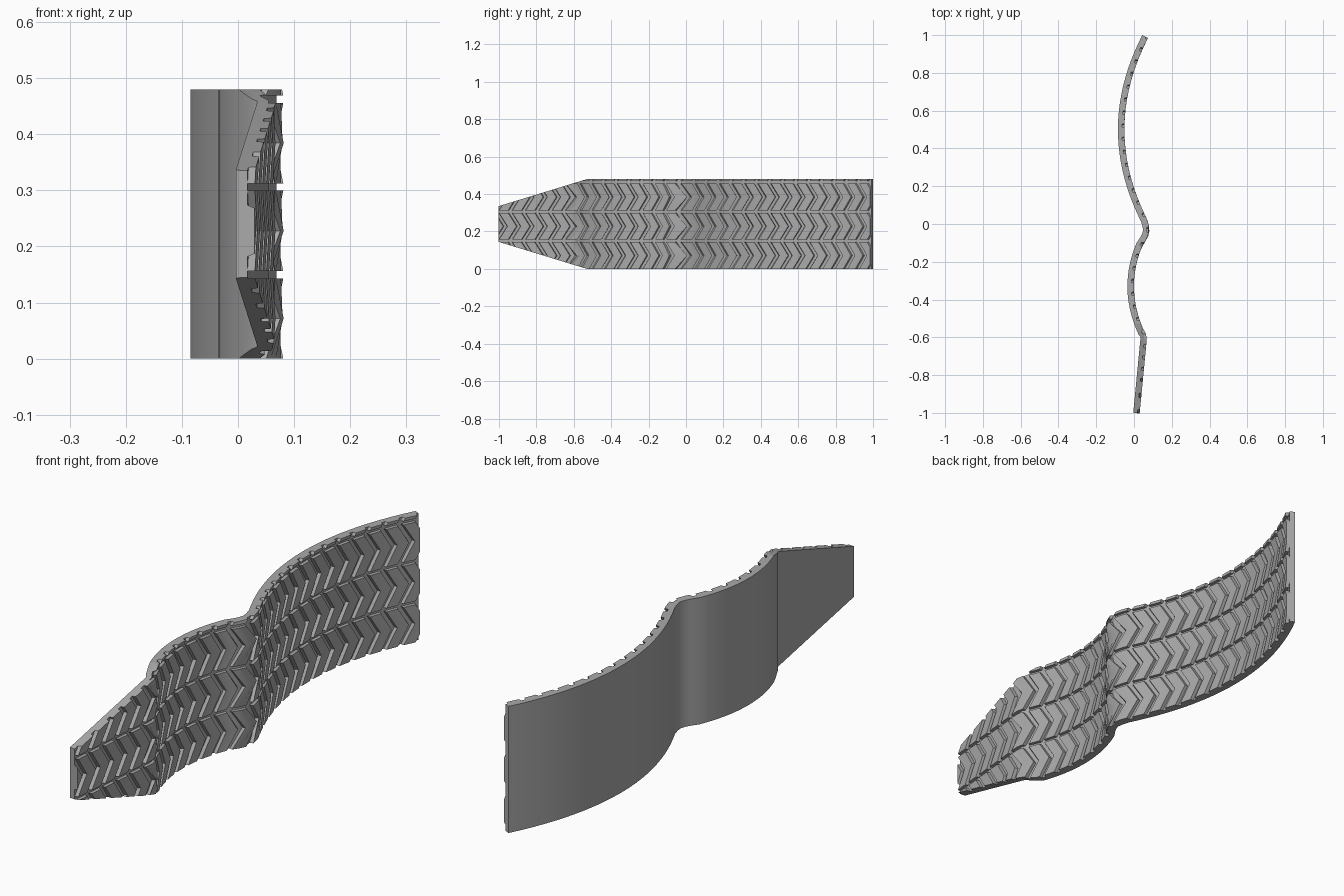
import bpy, bmesh, math
from mathutils import Vector

if "Cube" in bpy.data.objects:
    bpy.data.objects.remove(bpy.data.objects["Cube"])

H = 0.48            # strip height
BASE = 0.021        # backing thickness
TREAD = 0.013       # block height
PITCH = 0.0715      # chevron spacing along the strip
ROW, GAP = 0.143, 0.0133

rubber = bpy.data.materials.new("grey_rubber")
rubber.diffuse_color = (0.40, 0.40, 0.40, 1)
rubber.use_nodes = True
rubber.node_tree.nodes["Principled BSDF"].inputs["Base Color"].default_value = rubber.diffuse_color


# Back-face path seen from above: straight tip, small arc, rounded crest, large arc
def arc(y0, y1, n, yc, xc, r):
    ys = [y0 + (y1 - y0) * i / n for i in range(n + 1)]
    return [Vector((xc + (y - yc) ** 2 / (2 * r), y)) for y in ys]


path = [Vector((-0.004, -1.0)), Vector((0.0335, -0.612)), Vector((0.034, -0.598))]
path += arc(-0.585, -0.10, 14, -0.33, -0.035, 0.55)
path += [Vector(p) for p in ((0.031, -0.074), (0.043, -0.053), (0.048, -0.033), (0.045, -0.014))]
path += arc(0.012, 1.0, 22, 0.5, -0.085, 0.97)
cum = [0.0]
for a, b in zip(path, path[1:]):
    cum.append(cum[-1] + (b - a).length)
L = cum[-1]


def tangent(i):
    a, b = path[max(i - 1, 0)], path[min(i + 1, len(path) - 1)]
    return (b - a).normalized()


def place(s, off, z):
    """Map distance along strip, height off the back and z to 3D."""
    i = 0
    while i < len(cum) - 2 and s > cum[i + 1]:
        i += 1
    t = (s - cum[i]) / (cum[i + 1] - cum[i])
    p = path[i].lerp(path[i + 1], t)
    d = tangent(i).lerp(tangent(i + 1), min(max(t, 0), 1)).normalized()
    return Vector((p.x + d.y * off, p.y - d.x * off, z))


def slab(bm, cols, rows, lo, hi, point):
    """Closed slab over a grid; point(col, row, is_top) gives (s, z)."""
    g = [[[bm.verts.new(place(point(c, r, k)[0], (lo, hi)[k], point(c, r, k)[1]))
           for r in range(rows + 1)] for c in range(cols + 1)] for k in (0, 1)]
    for k in (0, 1):
        for c in range(cols):
            for r in range(rows):
                q = [g[k][c][r], g[k][c + 1][r], g[k][c + 1][r + 1], g[k][c][r + 1]]
                bm.faces.new(q if k else q[::-1])
    ring = ([(c, 0) for c in range(cols)] + [(cols, r) for r in range(rows)]
            + [(c, rows) for c in range(cols, 0, -1)] + [(0, r) for r in range(rows, 0, -1)])
    for (a, b), (c, d) in zip(ring, ring[1:] + ring[:1]):
        bm.faces.new((g[0][a][b], g[0][c][d], g[1][c][d], g[1][a][b]))


def clip(bm, co, no):
    """Cut away everything beyond a plane and cap the cut."""
    res = bmesh.ops.bisect_plane(bm, geom=bm.verts[:] + bm.edges[:] + bm.faces[:],
                                 dist=1e-6, plane_co=co, plane_no=no, clear_outer=True)
    edges = [e for e in res["geom_cut"] if isinstance(e, bmesh.types.BMEdge) and e.is_boundary]
    bmesh.ops.holes_fill(bm, edges=edges, sides=0)


def finish(bm, name):
    # trim to height, to the square ends and to the tapered tip
    clip(bm, (0, 0, H), (0, 0, 1))
    k = 0.144 / 0.47
    clip(bm, (0, -0.53, H), (0, -k, 1))
    clip(bm, (0, -0.53, 0), (0, -k, -1))
    for s, i, sign in ((0, 0, -1), (L, len(path) - 1, 1)):
        t = tangent(i) * sign
        clip(bm, place(s, 0, 0), (t.x, t.y, 0))
    bmesh.ops.recalc_face_normals(bm, faces=bm.faces[:])
    me = bpy.data.meshes.new(name)
    bm.to_mesh(me)
    bm.free()
    me.materials.append(rubber)
    ob = bpy.data.objects.new(name, me)
    bpy.context.collection.objects.link(ob)
    bpy.context.view_layer.objects.active = ob
    ob.select_set(True)
    bpy.ops.object.shade_smooth_by_angle(angle=math.radians(20))
    ob.select_set(False)


# Curved backing strip
bm = bmesh.new()
slab(bm, len(path) - 1, 1, 0, BASE, lambda c, r, k: (cum[c], r * H))
finish(bm, "backing_strip")

# Chevron tread blocks in three full rows and a sliver of a fourth
bm = bmesh.new()
WIDTH, POINT, BEVEL = 0.056, 0.045, 0.004
for row in range(4):
    z0 = row * (ROW + GAP)
    for n in range(-2, int(L / PITCH) + 2):
        s0 = n * PITCH

        def chevron(c, r, k):
            inset = BEVEL * k
            s = s0 + inset + (WIDTH - 2 * inset) * c / 3
            return s + POINT * (r == 1), z0 + ROW * r / 2

        slab(bm, 3, 2, BASE - 0.002, BASE + TREAD, chevron)
finish(bm, "tread_blocks")
